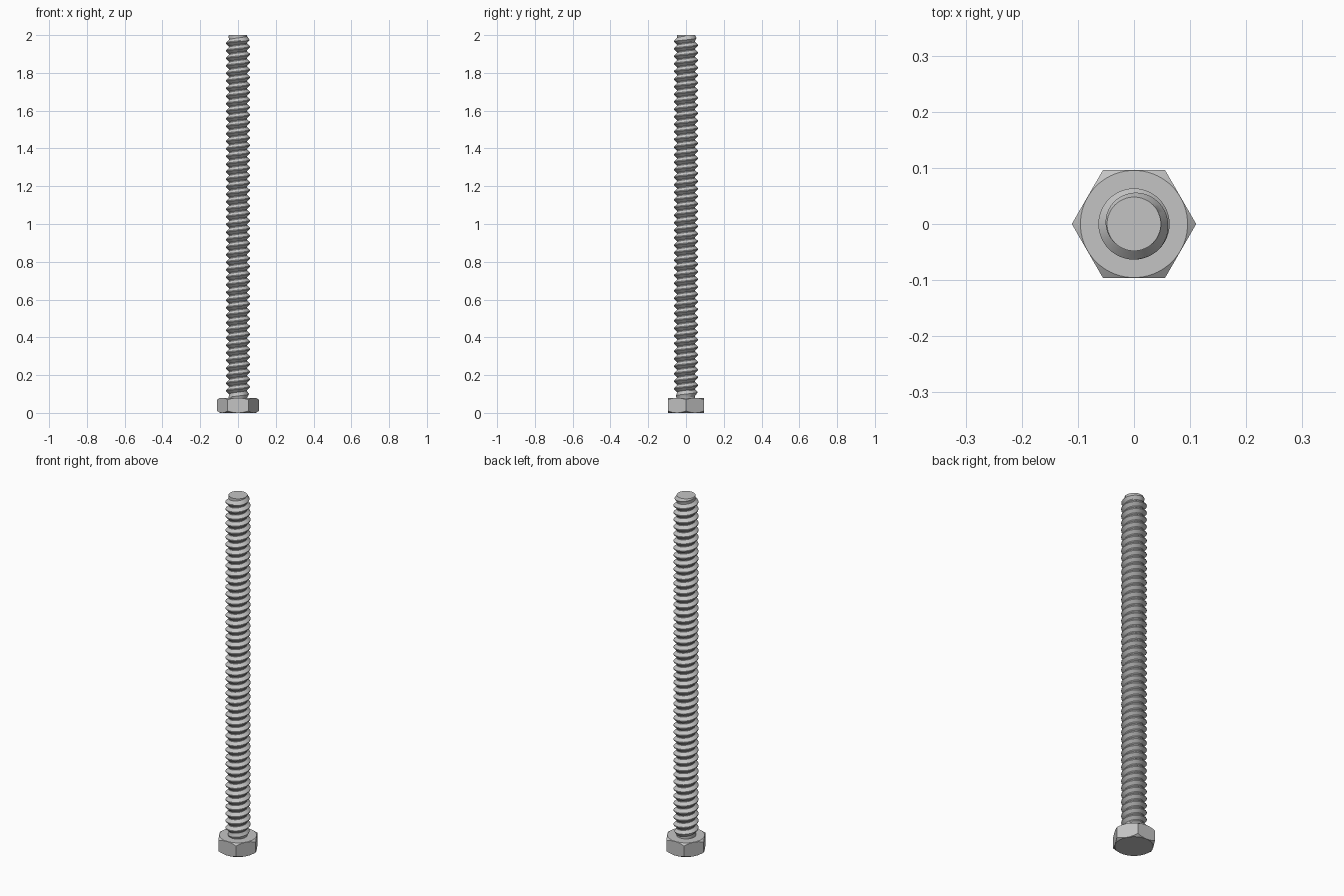
import bpy
import bmesh
from math import cos, sin, pi, radians

if "Cube" in bpy.data.objects:
    bpy.data.objects.remove(bpy.data.objects["Cube"], do_unlink=True)

steel = bpy.data.materials.new("grey steel")
steel.use_nodes = True
steel.diffuse_color = (0.55, 0.55, 0.55, 1)
steel.node_tree.nodes["Principled BSDF"].inputs["Base Color"].default_value = (0.55, 0.55, 0.55, 1)

HEAD_TOP, TOP = 0.08, 2.0
CORE, CREST, PITCH = 0.048, 0.0635, 0.04
STEPS = 48


def finish(name, bm, angle):
    bmesh.ops.recalc_face_normals(bm, faces=bm.faces)
    mesh = bpy.data.meshes.new(name)
    bm.to_mesh(mesh)
    bm.free()
    mesh.materials.append(steel)
    obj = bpy.data.objects.new(name, mesh)
    bpy.context.collection.objects.link(obj)
    bpy.ops.object.select_all(action='DESELECT')
    obj.select_set(True)
    bpy.context.view_layer.objects.active = obj
    bpy.ops.object.shade_smooth_by_angle(angle=radians(angle))
    return obj


def skin(bm, a, b):
    for i in range(len(a) - 1):
        bm.faces.new((a[i], a[i + 1], b[i + 1], b[i]))


# Hexagonal head, chamfered above and below
def hex_radius(a):
    return 0.096 / cos((a % (pi / 3)) - pi / 6)


bm = bmesh.new()
flat, slope = 0.0955, 0.7
rings = [[] for _ in range(4)]
for i in range(72):
    a = 2 * pi * i / 72
    r = hex_radius(a)
    drop = (r - flat) * slope
    levels = ((flat, 0), (r, drop), (r, HEAD_TOP - drop), (flat, HEAD_TOP))
    for ring, (radius, z) in zip(rings, levels):
        ring.append(bm.verts.new((radius * cos(a), radius * sin(a), z)))
for low, high in zip(rings, rings[1:]):
    skin(bm, low + low[:1], high + high[:1])
bm.faces.new(rings[0])
bm.faces.new(rings[3])
finish("hex_head", bm, 20)

# Threaded shank: a helical tooth profile fading into the core at both ends
tooth = ((0.0, CORE), (0.12, CORE), (0.5, CREST), (0.62, CREST))
bottom = HEAD_TOP - 0.005
turns = int((TOP - bottom) / PITCH) + 4
bm = bmesh.new()
columns = []
for i in range(STEPS + 1):
    a = 2 * pi * i / STEPS
    column = []
    for t in range(turns):
        for part, radius in tooth:
            z = bottom + PITCH * (t - 2 + part + i / STEPS)
            z = min(max(z, bottom), TOP)
            fade = min(1, (TOP - z) / 0.03, (z - bottom) / 0.04)
            r = CORE + (radius - CORE) * fade
            column.append(bm.verts.new((r * cos(a), r * sin(a), z)))
    columns.append(column)
for left, right in zip(columns, columns[1:]):
    skin(bm, left, right)
bmesh.ops.remove_doubles(bm, verts=bm.verts, dist=0.00002)

# Flat ends of the shank
bmesh.ops.holes_fill(bm, edges=[e for e in bm.edges if e.is_boundary], sides=0)
finish("threaded_shank", bm, 30)
